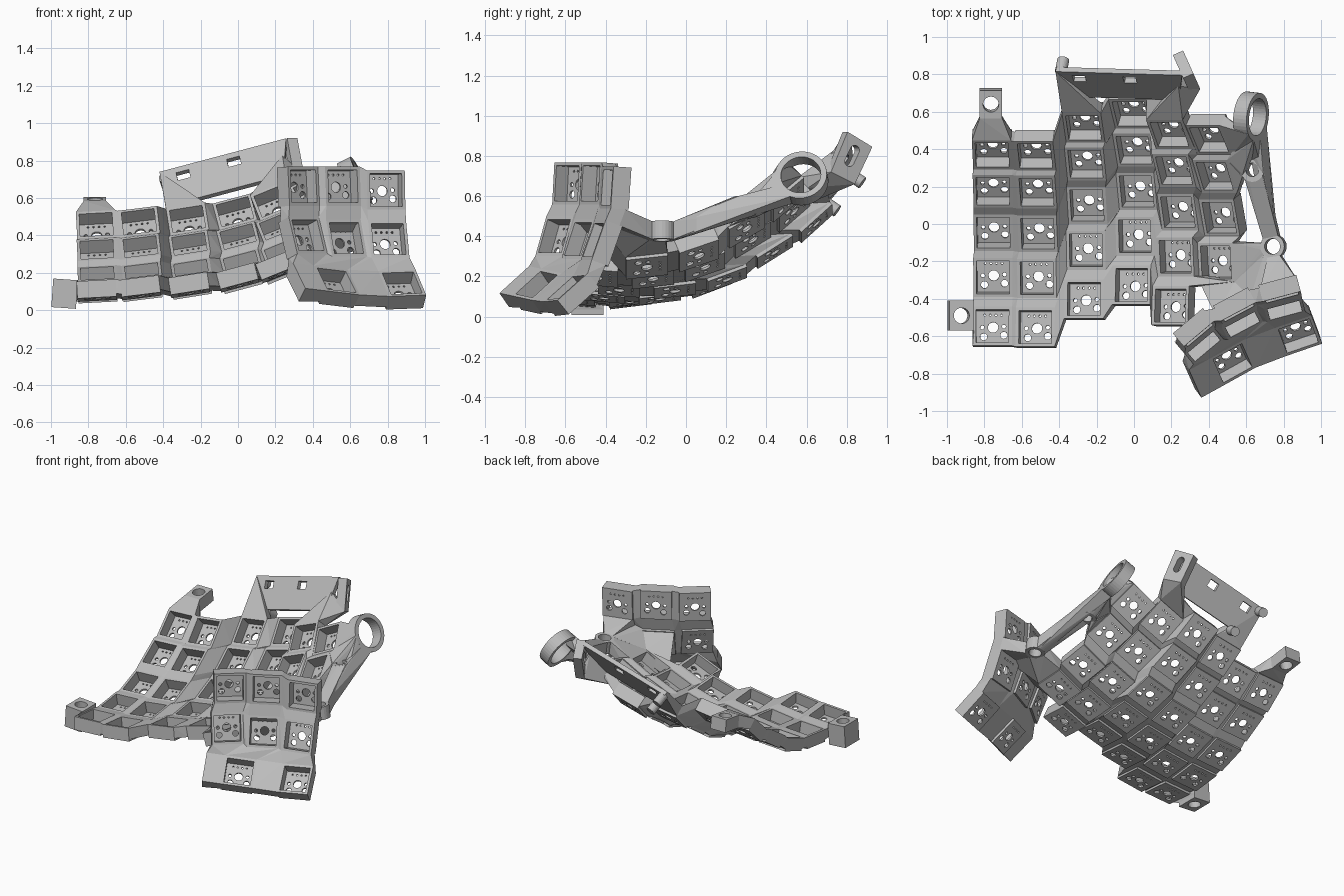
import bpy, bmesh
from math import radians, cos, sin, pi, atan2
from mathutils import Matrix, Vector

if "Cube" in bpy.data.objects:
    bpy.data.objects.remove(bpy.data.objects["Cube"])

grey = bpy.data.materials.new("plain_grey")
grey.use_nodes = True
grey.diffuse_color = (0.5, 0.5, 0.5, 1)
grey.node_tree.nodes["Principled BSDF"].inputs["Base Color"].default_value = (0.5, 0.5, 0.5, 1)

H, T = 0.105, 0.046          # socket half width and half thickness
WEB = -0.03                  # underside of the webs, shallower than the sockets
FLOOR = -0.034               # top of the thin socket floor


def add(name, mesh):
    if not mesh.materials:
        mesh.materials.append(grey)
    ob = bpy.data.objects.new(name, mesh)
    bpy.context.collection.objects.link(ob)
    return ob


def circle(r, x=0, y=0, n=24):
    return [(x + r * cos(2 * pi * i / n), y + r * sin(2 * pi * i / n)) for i in range(n)]


def rect(w, h, x=0, y=0):
    return [(x - w, y - h), (x + w, y - h), (x + w, y + h), (x - w, y + h)]


def sheet_mesh(loops, z0, z1, matrix=Matrix()):
    """Flat plate: first loop is the outline, the others are holes."""
    curve = bpy.data.curves.new("outline", 'CURVE')
    curve.dimensions, curve.fill_mode = '2D', 'BOTH'
    curve.extrude = (z1 - z0) / 2
    for loop in loops:
        spline = curve.splines.new('POLY')
        spline.points.add(len(loop) - 1)
        for p, (x, y) in zip(spline.points, loop):
            p.co = (x, y, 0, 1)
        spline.use_cyclic_u = True
        spline.use_smooth = False
    ob = bpy.data.objects.new("outline", curve)
    bpy.context.collection.objects.link(ob)
    deps = bpy.context.evaluated_depsgraph_get()
    mesh = bpy.data.meshes.new_from_object(ob.evaluated_get(deps))
    bpy.data.objects.remove(ob)
    bm = bmesh.new()
    bm.from_mesh(mesh)
    bm.transform(matrix @ Matrix.Translation((0, 0, (z0 + z1) / 2)))
    bmesh.ops.remove_doubles(bm, verts=bm.verts, dist=0.0001)
    bmesh.ops.recalc_face_normals(bm, faces=bm.faces)
    bm.to_mesh(mesh)
    bm.free()
    return mesh


def sheet(name, loops, z0, z1, matrix):
    return add(name, sheet_mesh(loops, z0, z1, matrix))


def hulls(name, groups):
    """One object made of the convex hull of each group of points."""
    bm = bmesh.new()
    for pts in groups:
        part = bmesh.new()
        for p in pts:
            part.verts.new(p)
        bmesh.ops.remove_doubles(part, verts=part.verts, dist=0.0001)
        out = bmesh.ops.convex_hull(part, input=part.verts)
        inside = [g for g in out["geom_interior"] if isinstance(g, bmesh.types.BMVert)]
        bmesh.ops.delete(part, geom=inside, context='VERTS')
        bmesh.ops.recalc_face_normals(part, faces=part.faces)
        tmp = bpy.data.meshes.new("part")
        part.to_mesh(tmp)
        part.free()
        bm.from_mesh(tmp)
        bpy.data.meshes.remove(tmp)
    mesh = bpy.data.meshes.new(name)
    bm.to_mesh(mesh)
    bm.free()
    return add(name, mesh)


# Key socket: deep square frame over a thin floor pierced for the switch pins
floor_holes = [circle(0.028), circle(0.019, -0.05, -0.05), circle(0.019, 0.058, -0.042),
               circle(0.011, -0.058, 0, 12), circle(0.011, 0.058, 0.005, 12)]
floor_holes += [circle(0.006, x, 0.066, 8) for x in (-0.045, -0.015, 0.015, 0.045)]
bm = bmesh.new()
for mesh in (sheet_mesh([rect(H, H)] + floor_holes, -T, FLOOR),
             sheet_mesh([rect(H, H), rect(0.088, 0.088)], FLOOR, T)):
    bm.from_mesh(mesh)
socket_mesh = bpy.data.meshes.new("key_socket")
bm.to_mesh(socket_mesh)
bm.free()


def place(x, y, z, yaw, roll, pitch):
    return (Matrix.Translation((x, y, z)) @ Matrix.Rotation(radians(yaw), 4, 'Z')
            @ Matrix.Rotation(radians(-roll), 4, 'Y') @ Matrix.Rotation(radians(pitch), 4, 'X'))


def socket(name, *pose):
    m = place(*pose)
    add(name, socket_mesh).matrix_world = m
    return m


def post(m, sx, sy):
    return [m @ Vector((sx * H, sy * H, z)) for z in (WEB, T)]


def edge(m, side):
    ends = {'back': ((-1, 1), (1, 1)), 'front': ((-1, -1), (1, -1)),
            'left': ((-1, -1), (-1, 1)), 'right': ((1, -1), (1, 1))}[side]
    return post(m, *ends[0]) + post(m, *ends[1])


def web(grid):
    """Fill the gaps between neighbouring sockets in columns ordered back to front."""
    out = []
    for c, col in enumerate(grid):
        for r, m in enumerate(col):
            below = r + 1 < len(col)
            if below:
                out.append(edge(m, 'front') + edge(col[r + 1], 'back'))
            if c + 1 < len(grid) and r < len(grid[c + 1]):
                nxt = grid[c + 1]
                out.append(edge(m, 'right') + edge(nxt[r], 'left'))
                if below and r + 1 < len(nxt):
                    out.append(post(m, 1, -1) + post(nxt[r], -1, -1)
                               + post(col[r + 1], 1, 1) + post(nxt[r + 1], -1, 1))
    return out


# Curved finger well: one row profile shared by shifted, rolled columns
rows = [(0.40, 0.44, 43, -0.055), (0.20, 0.302, 33, -0.025), (-0.03, 0.17, 21, 0),
        (-0.28, 0.115, 7, -0.015), (-0.55, 0.12, -5, -0.045)]
columns = [(-0.75, 0, -0.015, 3), (-0.51, -0.005, 0, 7), (-0.245, 0.145, 0.015, 9),
           (0.025, 0.22, 0.055, 15), (0.25, 0.11, 0.115, 22), (0.475, 0.08, 0.17, 27)]
well = []
for c, (x, dy, dz, roll) in enumerate(columns):
    use = rows[:4] if c == 5 else rows
    well.append([socket("finger_key_socket", x + bulge * roll / 25, y + dy, z + dz, 0, roll, pitch)
                 for y, z, pitch, bulge in use])
well_web = web(well)
well_web.append(edge(well[5][3], 'front') + post(well[4][4], 1, 1) + post(well[4][3], 1, -1))
hulls("finger_well_web", well_web)

# Thumb cluster: three upright columns over two wide front sockets
thumb = [[socket("thumb_key_socket", *p) for p in col] for col in (
    [(0.322, -0.558, 0.66, 40, 0, 86), (0.347, -0.622, 0.385, 40, 0, 70)],
    [(0.54, -0.435, 0.66, 28, 0, 86), (0.56, -0.50, 0.37, 28, 0, 70)],
    [(0.78, -0.35, 0.64, 15, 0, 86), (0.795, -0.42, 0.365, 15, 0, 70)])]
front_l = socket("thumb_front_socket", 0.51, -0.72, 0.125, 29, -6, 40)
front_r = socket("thumb_front_socket", 0.87, -0.57, 0.11, 19, 2, 40)
wing_back = [front_l @ Vector((-0.23, H, z)) for z in (-T, T)]
wing_front = [front_l @ Vector((-0.23, -H, z)) for z in (-T, T)]
mid_l, mid_m, mid_r = (col[1] for col in thumb)
hulls("thumb_web", web(thumb) + [
    wing_back + wing_front + edge(front_l, 'left'),
    edge(mid_l, 'front') + wing_back + post(front_l, -1, 1),
    post(mid_l, 1, -1) + post(mid_m, -1, -1) + post(front_l, -1, 1),
    edge(mid_m, 'front') + edge(front_l, 'back'),
    edge(front_l, 'right') + edge(front_r, 'left'),
    post(mid_m, 1, -1) + post(mid_r, -1, -1) + post(front_l, 1, 1) + post(front_r, -1, 1),
    edge(mid_r, 'front') + edge(front_r, 'back')])


def arc(m, r, target, z0, z1, spread=32):
    """Rim points of a round boss on the side that faces the target."""
    d = m.inverted() @ Vector(target)
    a = atan2(d.y, d.x)
    return [m @ Vector((r * cos(a + radians(s)), r * sin(a + radians(s)), z))
            for s in (-spread, -spread / 2, 0, spread / 2, spread) for z in (z0, z1)]


# Screw lugs on the outer side
back_lug = place(-0.765, 0.645, 0.555, 0, 0, 8)
sheet("back_screw_lug", [rect(0.06, 0.075), circle(0.042)], -0.05, 0.04, back_lug)
front_lug = place(-0.927, -0.49, 0.09, 0, -4, 0)
sheet("front_screw_lug", [rect(0.066, 0.08), circle(0.042)], -0.078, 0.075, front_lug)
hulls("screw_lug_arms", [
    [back_lug @ Vector((x, -0.075, z)) for x in (-0.06, 0.06) for z in (-0.05, 0.04)]
    + edge(well[0][0], 'back'),
    [front_lug @ Vector((0.066, y, z)) for y in (-0.08, 0.08) for z in (-0.05, 0.075)]
    + edge(well[0][4], 'left')])

# Large side ring, two bosses and the struts that tie them to both key groups
ring = (Matrix.Translation((0.63, 0.575, 0.69))
        @ Vector((0.88, -0.1, 0.45)).to_track_quat('Z', 'Y').to_matrix().to_4x4())
sheet("side_ring", [circle(0.13, n=40), circle(0.1, n=40)], -0.045, 0.035, ring)
boss_a = place(0.64, 0.29, 0.55, 0, 12, 0)
boss_b = place(0.745, -0.12, 0.43, 0, 8, 0)
for m, r in ((boss_a, 0.036), (boss_b, 0.042)):
    sheet("side_boss", [circle(0.065), circle(r)], -0.05, 0.04, m)
a, b, c6 = boss_a.translation, boss_b.translation, well[5]
outward = Vector((0.3, 0, 0))
hulls("side_struts", [
    arc(ring, 0.13, a, -0.045, 0.035) + arc(boss_a, 0.065, ring.translation, -0.05, 0.04),
    arc(ring, 0.13, c6[0].translation, -0.045, 0.035) + edge(c6[0], 'right'),
    arc(ring, 0.13, c6[1].translation, -0.045, 0.035) + edge(c6[1], 'right'),
    arc(boss_a, 0.065, c6[1].translation, -0.05, 0.04) + edge(c6[1], 'right'),
    arc(ring, 0.13, a + outward, -0.045, 0.035, 20) + arc(boss_a, 0.065, a + outward, -0.05, 0.04, 20)
    + arc(boss_b, 0.065, a, -0.05, 0.04, 25),
    arc(boss_a, 0.065, b, -0.05, 0.04, 50) + arc(boss_b, 0.065, a, -0.05, 0.04, 40),
    arc(boss_b, 0.065, c6[3].translation, -0.05, 0.04) + edge(c6[3], 'right'),
    arc(boss_b, 0.065, mid_r.translation, -0.05, 0.04) + edge(thumb[2][0], 'front') + edge(mid_r, 'back'),
    post(c6[3], 1, -1) + arc(boss_b, 0.065, mid_m.translation, -0.05, 0.04, 20)
    + post(mid_m, 1, 1) + post(mid_r, -1, 1),
    edge(c6[3], 'front') + edge(mid_m, 'back')])

# Sloping back plate with two square windows
u = Vector((0.68, -0.02, 0.18)).normalized()
v = Vector((0.05, 0.12, 0.19))
v = (v - u * v.dot(u)).normalized()
plate = Matrix((u, v, u.cross(v))).transposed().to_4x4()
plate.translation = (-0.42, 0.815, 0.74)
sheet("back_plate", [[(0, 0), (0.70, 0), (0.64, -0.23), (0.12, -0.23)],
                     rect(0.035, 0.026, 0.12, -0.06), rect(0.035, 0.026, 0.40, -0.06)],
      -0.03, 0, plate)


def on_plate(*points):
    return [plate @ Vector((x, y, z)) for x, y in points for z in (-0.03, 0)]


# End bracket with a long slot, facing sideways and turned slightly
side = (Matrix.Translation((0.28, 0.815, 0)) @ Matrix.Rotation(radians(24), 4, 'Z')
        @ Matrix(((0, 0, 1, 0), (1, 0, 0, -0.815), (0, 1, 0, 0), (0, 0, 0, 1))))
tilt = Matrix.Translation((0.815, 0.80, 0)) @ Matrix.Rotation(radians(-28), 4, 'Z')
slot = [(x, y + (0.03 if y > 0 else -0.03)) for x, y in circle(0.026)]
slot = [tuple((tilt @ Vector((x, y, 0)))[:2]) for x, y in slot]
bracket = [(0.79, 0.92), (0.925, 0.845), (0.83, 0.66), (0.70, 0.72)]
sheet("slotted_bracket", [bracket, slot], -0.03, 0.03, side)

# Buttresses from the finger well to the back plate and bracket
foot = [side @ Vector((x, y, z)) for x, y in bracket[2:] for z in (-0.03, 0.03)]
hulls("back_buttresses", [
    on_plate((0, 0), (0.12, -0.23)) + edge(well[2][0], 'back'),
    on_plate((0.66, -0.1), (0.64, -0.23)) + foot + edge(well[4][0], 'back'),
    on_plate((0.64, -0.23), (0.58, -0.23)) + post(well[4][0], -1, 1) + post(well[3][0], 1, 1)])

# Round pegs behind the plate
for x, y in ((0.02, -0.03), (0.12, -0.24)):
    sheet("back_peg", [circle(0.032, x, y)], -0.10, -0.02, plate)
